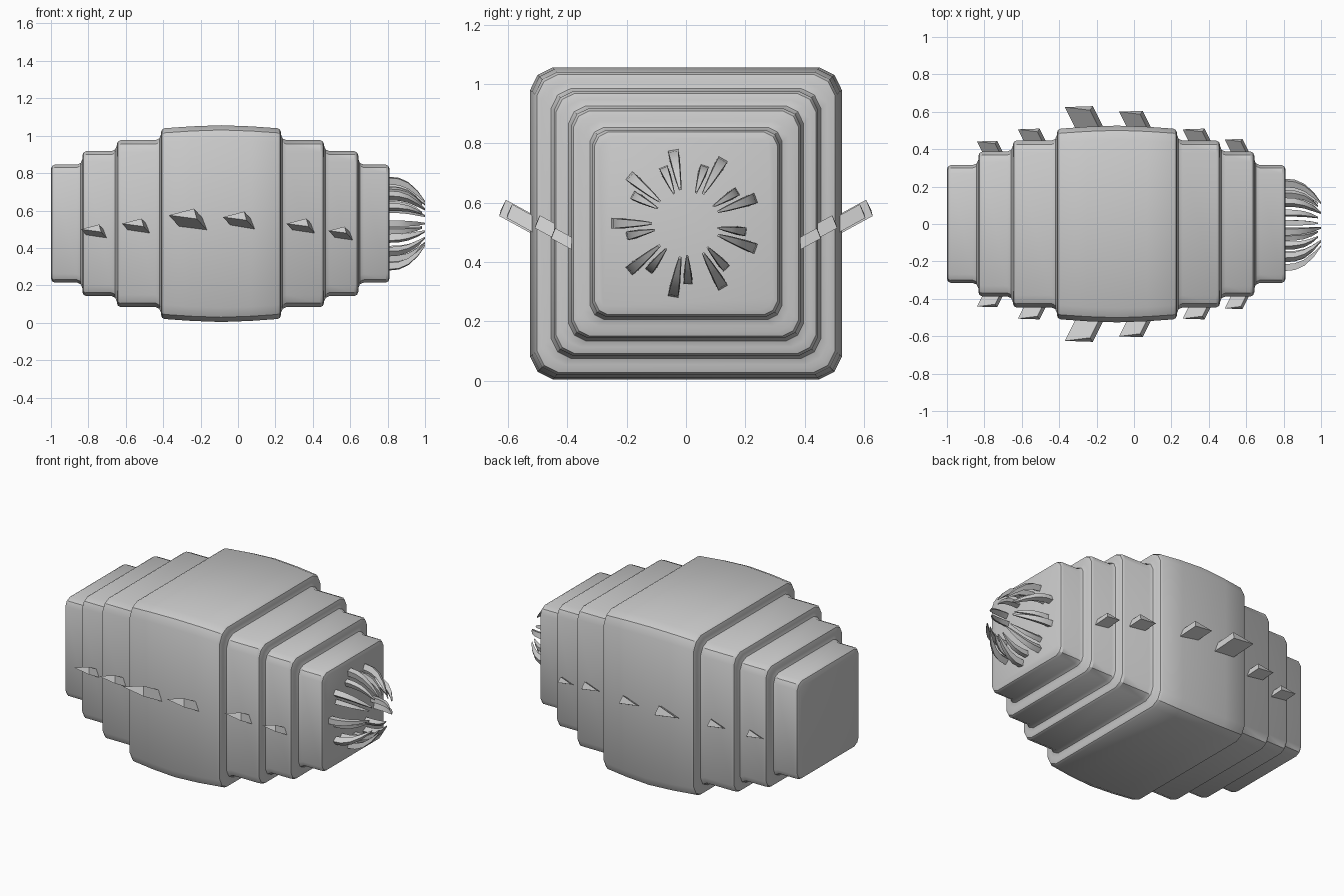
import bpy, bmesh, math
from mathutils import Vector, Matrix

if "Cube" in bpy.data.objects:
    bpy.data.objects.remove(bpy.data.objects["Cube"])

CZ = 0.53  # height of the body axis


def finish(name, bm, angle=None):
    bmesh.ops.recalc_face_normals(bm, faces=bm.faces)
    me = bpy.data.meshes.new(name)
    bm.to_mesh(me)
    bm.free()
    ob = bpy.data.objects.new(name, me)
    bpy.context.collection.objects.link(ob)
    if angle:
        bpy.ops.object.select_all(action='DESELECT')
        ob.select_set(True)
        bpy.context.view_layer.objects.active = ob
        bpy.ops.object.shade_smooth_by_angle(angle=math.radians(angle))
    return ob


def loft(bm, rings):
    """Skin a list of point rings and cap both ends."""
    vs = [[bm.verts.new(p) for p in r] for r in rings]
    n = len(vs[0])
    for a, b in zip(vs, vs[1:]):
        for i in range(n):
            j = (i + 1) % n
            bm.faces.new((a[i], a[j], b[j], b[i]))
    bm.faces.new(vs[0])
    bm.faces.new(vs[-1])


# Stepped body: rounded-square rings following a stepped profile
def square_ring(x, h):
    pts = []
    for k in range(4):
        for a, b in ((1, .855), (.952, .952), (.855, 1)):
            c, s = round(math.cos(k * math.pi / 2)), round(math.sin(k * math.pi / 2))
            pts.append((x, h * (a * c - b * s), CZ + h * (a * s + b * c)))
    return pts


def step(x, lo, hi, d):
    """Step from the low to the high segment, d = direction of the rise."""
    p = [(x - .03 * d, lo), (x - .009 * d, lo + .009), (x, lo + .03),
         (x, hi - .022), (x + .006 * d, hi - .007), (x + .02 * d, hi)]
    return p if d > 0 else p[::-1]


H = (.315, .387, .446, .51)
profile = [(-1, H[0] - .022), (-.994, H[0] - .007), (-.98, H[0])]
for i, x in enumerate((-.832, -.648, -.412)):
    profile += step(x, H[i], H[i + 1], 1)
profile += [(-.25, .52), (-.09, .526), (.07, .52)]
for i, x in zip((2, 1, 0), (.23, .46, .643)):
    profile += step(x, H[i], H[i + 1], -1)
profile += [(.79, H[0]), (.804, H[0] - .007), (.81, H[0] - .022)]
bm = bmesh.new()
loft(bm, [square_ring(x, h) for x, h in profile])
finish("segmented_body", bm, 30)

# Swept-back side spikes: triangular prisms, mirrored to both sides
spikes = [(-.84, .445, .50, .72), (-.62, .51, .53, .77), (-.37, .63, .575, 1),
          (-.08, .605, .565, .84), (.26, .51, .53, .78), (.485, .455, .492, .63)]
tri = [(0, -.005, 0), (.135, -.022, .035), (.15, 0, -.02)]
for side, label in ((1, "left"), (-1, "right")):
    bm = bmesh.new()
    for x, y, z, s in spikes:
        tip = [Vector((x, y, z)) + Vector(p) * s for p in tri]
        base = [p + Vector((.075, -.15, -.082)) * s for p in tip]
        loft(bm, [[(p.x, p.y * side, p.z) for p in r] for r in (base, tip)])
    finish(label + "_side_spikes", bm)

# Two rings of inward-curving teeth: (x, radius, width, depth)
outer = [(.79, .235, .036, .036), (.86, .228, .034, .036), (.91, .207, .029, .033),
         (.96, .165, .021, .026), (1.0, .118, .008, .008)]
inner = [(.79, .19, .03, .032), (.86, .186, .028, .032), (.91, .172, .024, .028),
         (.95, .145, .017, .02), (.985, .11, .006, .006)]
for name, path, start in (("outer_teeth", outer, 100), ("inner_teeth", inner, 112)):
    bm = bmesh.new()
    for k in range(9):
        m = Matrix.Translation((0, 0, CZ)) @ Matrix.Rotation(
            math.radians(start + 40 * k), 4, 'X')
        loft(bm, [[m @ Vector((x, r + u * d / 2, v * w / 2))
                   for u, v in ((1, 1), (1, -1), (-1, -1), (-1, 1))]
                  for x, r, w, d in path])
    finish(name, bm, 35)
